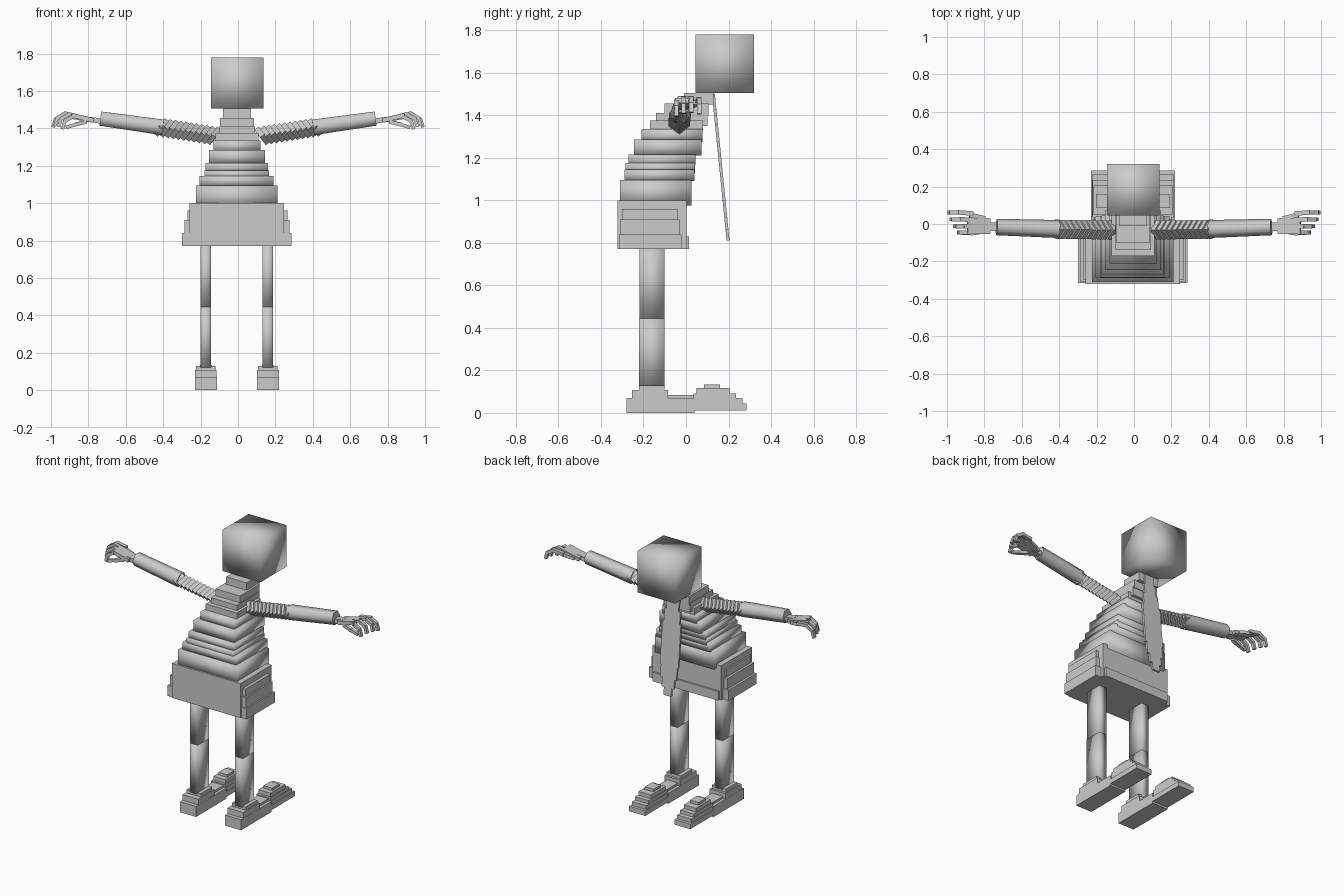
import bpy, bmesh, math
from mathutils import Matrix, Vector

grey = bpy.data.materials.new("light_grey")
grey.diffuse_color = (0.6, 0.6, 0.6, 1)


def finish(bm, name, smooth=False, mirror=False):
    if mirror:
        bmesh.ops.scale(bm, vec=(-1, 1, 1), verts=bm.verts)
    bmesh.ops.recalc_face_normals(bm, faces=bm.faces)
    for f in bm.faces:
        f.smooth = smooth
    me = bpy.data.meshes.new(name)
    bm.to_mesh(me)
    bm.free()
    me.materials.append(grey)
    ob = bpy.data.objects.new(name, me)
    bpy.context.collection.objects.link(ob)
    return ob


def box(bm, x0, x1, y0, y1, z0, z1):
    m = Matrix.Translation(((x0 + x1) / 2, (y0 + y1) / 2, (z0 + z1) / 2))
    bmesh.ops.create_cube(bm, size=1, matrix=m @ Matrix.Diagonal((x1 - x0, y1 - y0, z1 - z0, 1)))


def frame(a, b):
    """Matrix at the midpoint of a-b with local x running along it."""
    x = (b - a).normalized()
    y = Vector((0, 0, 1)).cross(x).normalized()
    m = Matrix((x, y, x.cross(y))).transposed().to_4x4()
    return Matrix.Translation((a + b) / 2) @ m


def bar(bm, a, b, wy, wz):
    a, b = Vector(a), Vector(b)
    bmesh.ops.create_cube(bm, size=1, matrix=frame(a, b) @ Matrix.Diagonal(((b - a).length, wy, wz, 1)))


# Head: one smooth-shaded cube
bm = bmesh.new()
box(bm, -0.145, 0.135, 0.045, 0.32, 1.505, 1.78)
finish(bm, "head", smooth=True)

# Skirt: tall block with stepped side strips and a lower lip
bm = bmesh.new()
box(bm, -0.26, 0.245, -0.322, 0.003, 0.77, 1.0)
for x0, x1, y0, y1, top in ((-0.30, 0.285, -0.315, -0.02, 0.84), (-0.285, 0.275, -0.31, -0.03, 0.91),
                            (-0.27, 0.265, -0.30, -0.04, 0.96)):
    box(bm, x0, x1, y0, y1, 0.77, top)
box(bm, -0.25, 0.235, -0.30, 0.015, 0.77, 0.83)
finish(bm, "skirt")

# Torso: leaning stack of tiers (x0, x1, y0, y1, z0, z1)
tiers = ((-0.225, 0.21, -0.31, 0.025, 0.975, 1.095),
         (-0.205, 0.19, -0.29, 0.04, 1.09, 1.145),
         (-0.18, 0.165, -0.285, 0.042, 1.13, 1.175),
         (-0.175, 0.16, -0.27, 0.045, 1.165, 1.215),
         (-0.155, 0.145, -0.245, 0.072, 1.21, 1.285),
         (-0.13, 0.12, -0.21, 0.078, 1.275, 1.335),
         (-0.12, 0.11, -0.17, 0.08, 1.33, 1.375),
         (-0.10, 0.09, -0.14, 0.10, 1.35, 1.41),
         (-0.095, 0.085, -0.10, 0.105, 1.40, 1.455),
         (-0.08, 0.07, -0.01, 0.13, 1.45, 1.505))
for i, t in enumerate(tiers):
    bm = bmesh.new()
    box(bm, *t)
    finish(bm, f"torso_tier_{i + 1}", smooth=i < 6)

# Tie: thin notched blade hanging in front of the body
half = ((1.5, 0.035), (1.43, 0.035), (1.43, 0.045), (1.36, 0.045), (1.36, 0.058), (1.28, 0.058),
        (1.28, 0.068), (1.0, 0.068), (1.0, 0.06), (0.92, 0.06), (0.92, 0.045), (0.86, 0.045),
        (0.86, 0.028), (0.81, 0.028))
outline = [(w, z) for z, w in half] + [(-w, z) for z, w in reversed(half)]
bm = bmesh.new()
f = bm.faces.new([bm.verts.new((x - 0.005, 0.122 + (1.5 - z) * 0.1, z)) for x, z in outline])
ext = bmesh.ops.extrude_face_region(bm, geom=[f])["geom"]
bmesh.ops.translate(bm, vec=(0, 0.014, 0), verts=[v for v in ext if isinstance(v, bmesh.types.BMVert)])
finish(bm, "tie")

# Legs and shoes
for side, cx in (("left", -0.172), ("right", 0.16)):
    bm = bmesh.new()
    box(bm, cx - 0.028, cx + 0.028, -0.22, -0.10, 0.12, 0.445)
    box(bm, cx - 0.028, cx + 0.028, -0.218, -0.10, 0.445, 0.79)
    finish(bm, f"{side}_leg", smooth=True)
    bm = bmesh.new()
    # y0, y1, z0, z1, half width
    for y0, y1, z0, z1, w in ((-0.28, 0.04, 0.0, 0.07, 0.059), (-0.26, 0.285, 0.012, 0.045, 0.059),
                              (-0.10, 0.265, 0.03, 0.07, 0.052), (-0.255, -0.085, 0.06, 0.108, 0.058),
                              (-0.22, -0.10, 0.10, 0.13, 0.052), (-0.09, 0.06, 0.06, 0.085, 0.04),
                              (0.035, 0.235, 0.06, 0.092, 0.05), (0.05, 0.205, 0.09, 0.117, 0.045),
                              (0.085, 0.16, 0.115, 0.134, 0.032)):
        box(bm, cx - w, cx + w, y0, y1, z0, z1)
    finish(bm, f"{side}_shoe")

# Arms, built on +x and mirrored
for side, mirror in (("right", False), ("left", True)):
    # Ribbed sleeve: diamond plates tilted along the arm
    a, b = Vector((0.13, -0.032, 1.36)), Vector((0.41, -0.028, 1.405))
    bm = bmesh.new()
    n = 11
    base = frame(a, b)
    for i in range(n):
        m = base.copy()
        m.translation = a.lerp(b, i / (n - 1))
        m = m @ Matrix.Rotation(math.radians(-28), 4, "Y") @ Matrix.Rotation(math.radians(45), 4, "X")
        bmesh.ops.create_cube(bm, size=1, matrix=m @ Matrix.Diagonal((0.03, 0.072, 0.072, 1)))
    finish(bm, f"{side}_sleeve", mirror=mirror)

    # Forearm: six-sided tube
    a, b = Vector((0.40, -0.027, 1.405)), Vector((0.735, -0.016, 1.452))
    bm = bmesh.new()
    bmesh.ops.create_cone(bm, cap_ends=True, segments=6, radius1=0.048, radius2=0.044,
                          depth=(b - a).length,
                          matrix=frame(a, b) @ Matrix.Rotation(math.pi / 2, 4, "Y"))
    ob = finish(bm, f"{side}_forearm", smooth=True, mirror=mirror)
    ob.data.set_sharp_from_angle(angle=math.radians(70))

    # Hand: wrist, palm, curled fingers and thumb
    bm = bmesh.new()
    bar(bm, (0.725, -0.015, 1.438), (0.80, -0.015, 1.448), 0.045, 0.028)
    bar(bm, (0.77, -0.012, 1.442), (0.89, -0.008, 1.47), 0.085, 0.024)
    bar(bm, (0.80, 0.02, 1.445), (0.88, 0.04, 1.46), 0.045, 0.02)
    for y, tip, top in ((-0.045, 0.945, 1.465), (-0.012, 0.965, 1.478), (0.025, 0.985, 1.482), (0.062, 0.995, 1.475)):
        bar(bm, (0.86, y * 0.9, 1.465), (tip - 0.055, y, top), 0.024, 0.02)
        bar(bm, (tip - 0.065, y, top), (tip - 0.015, y, top - 0.03), 0.022, 0.02)
        bar(bm, (tip - 0.02, y, top - 0.022), (tip - 0.006, y, top - 0.07), 0.02, 0.018)
    bar(bm, (0.81, -0.04, 1.435), (0.87, -0.05, 1.42), 0.024, 0.02)
    bar(bm, (0.86, -0.05, 1.422), (0.92, -0.05, 1.405), 0.02, 0.018)
    finish(bm, f"{side}_hand", mirror=mirror)
